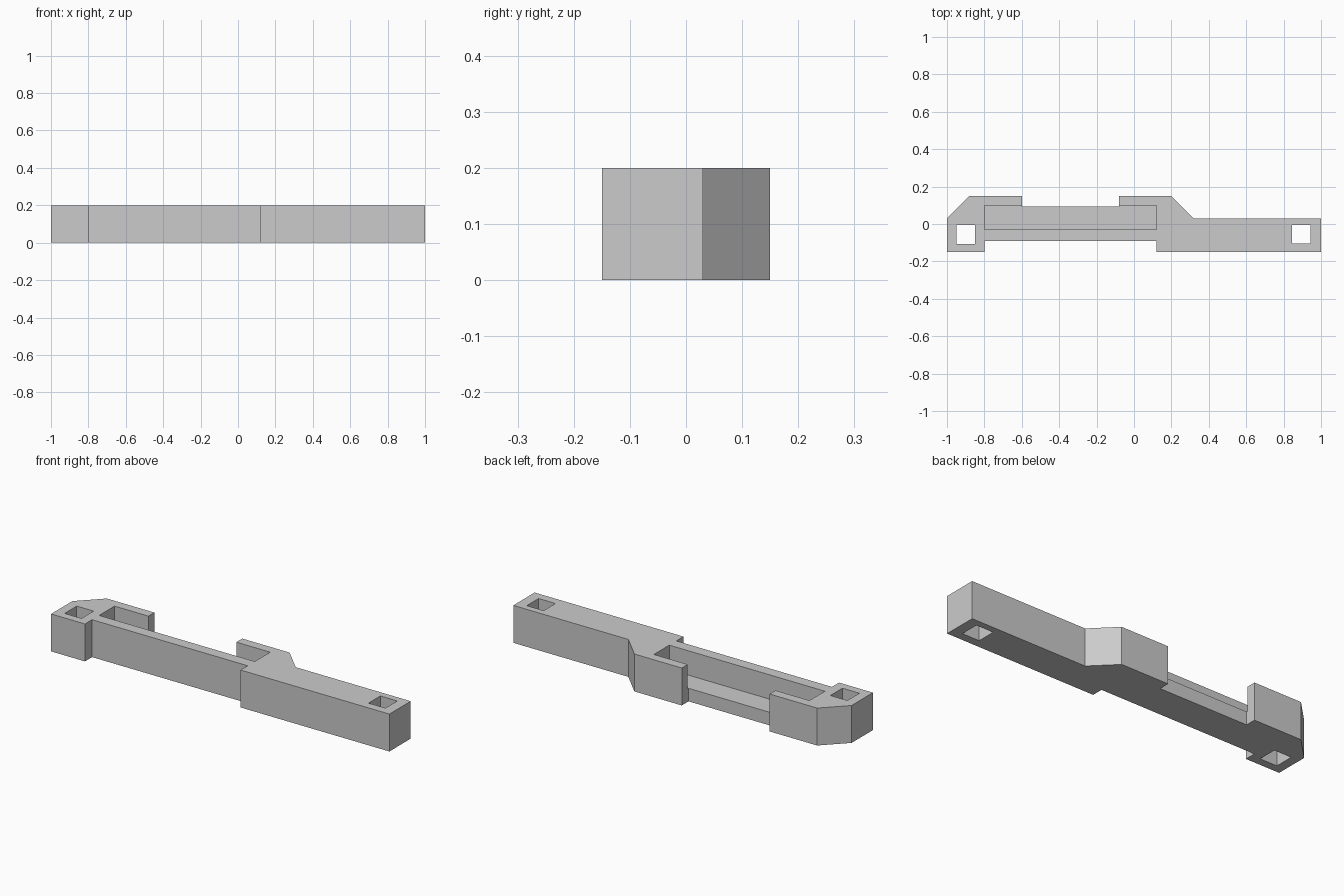
import bpy
import bmesh

cube = bpy.data.objects.get("Cube")
if cube:
    bpy.data.objects.remove(cube, do_unlink=True)

HEIGHT = 0.2
FLOOR = 0.07

grey = bpy.data.materials.new("plain grey")
grey.use_nodes = True
grey.diffuse_color = (0.6, 0.6, 0.6, 1)
grey.node_tree.nodes["Principled BSDF"].inputs["Base Color"].default_value = (0.6, 0.6, 0.6, 1)


def prism(name, outline, bottom, top):
    """Extrude a plan outline between two heights."""
    bm = bmesh.new()
    face = bm.faces.new([bm.verts.new((x, y, bottom)) for x, y in outline])
    moved = bmesh.ops.extrude_face_region(bm, geom=[face])["geom"]
    verts = [v for v in moved if isinstance(v, bmesh.types.BMVert)]
    bmesh.ops.translate(bm, verts=verts, vec=(0, 0, top - bottom))
    bmesh.ops.recalc_face_normals(bm, faces=bm.faces)
    mesh = bpy.data.meshes.new(name)
    bm.to_mesh(mesh)
    bm.free()
    mesh.materials.append(grey)
    obj = bpy.data.objects.new(name, mesh)
    bpy.context.collection.objects.link(obj)
    return obj


def cut_box(target, name, x0, x1, y0, y1, bottom):
    """Cut a box out of the target, from the given height up through its top."""
    cutter = prism(name, [(x0, y0), (x1, y0), (x1, y1), (x0, y1)], bottom, HEIGHT + 0.1)
    cutter.hide_render = True
    mod = target.modifiers.new(name, "BOOLEAN")
    mod.operation = "DIFFERENCE"
    mod.solver = "EXACT"
    mod.object = cutter
    bpy.context.view_layer.objects.active = target
    bpy.ops.object.modifier_apply(modifier=name)
    bpy.data.objects.remove(cutter, do_unlink=True)


# Body: long bar with a recessed front and two rear clips with chamfered ends
body = prism("bar_body", [
    (-1, -0.15), (-0.8, -0.15), (-0.8, -0.09), (0.12, -0.09), (0.12, -0.15),
    (1, -0.15), (1, 0.03), (0.32, 0.03), (0.2, 0.15), (-0.08, 0.15),
    (-0.08, 0.093), (-0.6, 0.093), (-0.6, 0.15), (-0.88, 0.15), (-1, 0.03),
], 0, HEIGHT)

# Open-backed pocket, leaving a thin floor
cut_box(body, "pocket", -0.8, 0.12, -0.03, 0.1, FLOOR)

# Square through holes at both ends
cut_box(body, "right_hole", -0.95, -0.85, -0.107, -0.005, -0.1)
cut_box(body, "left_hole", 0.845, 0.945, -0.105, -0.005, -0.1)
